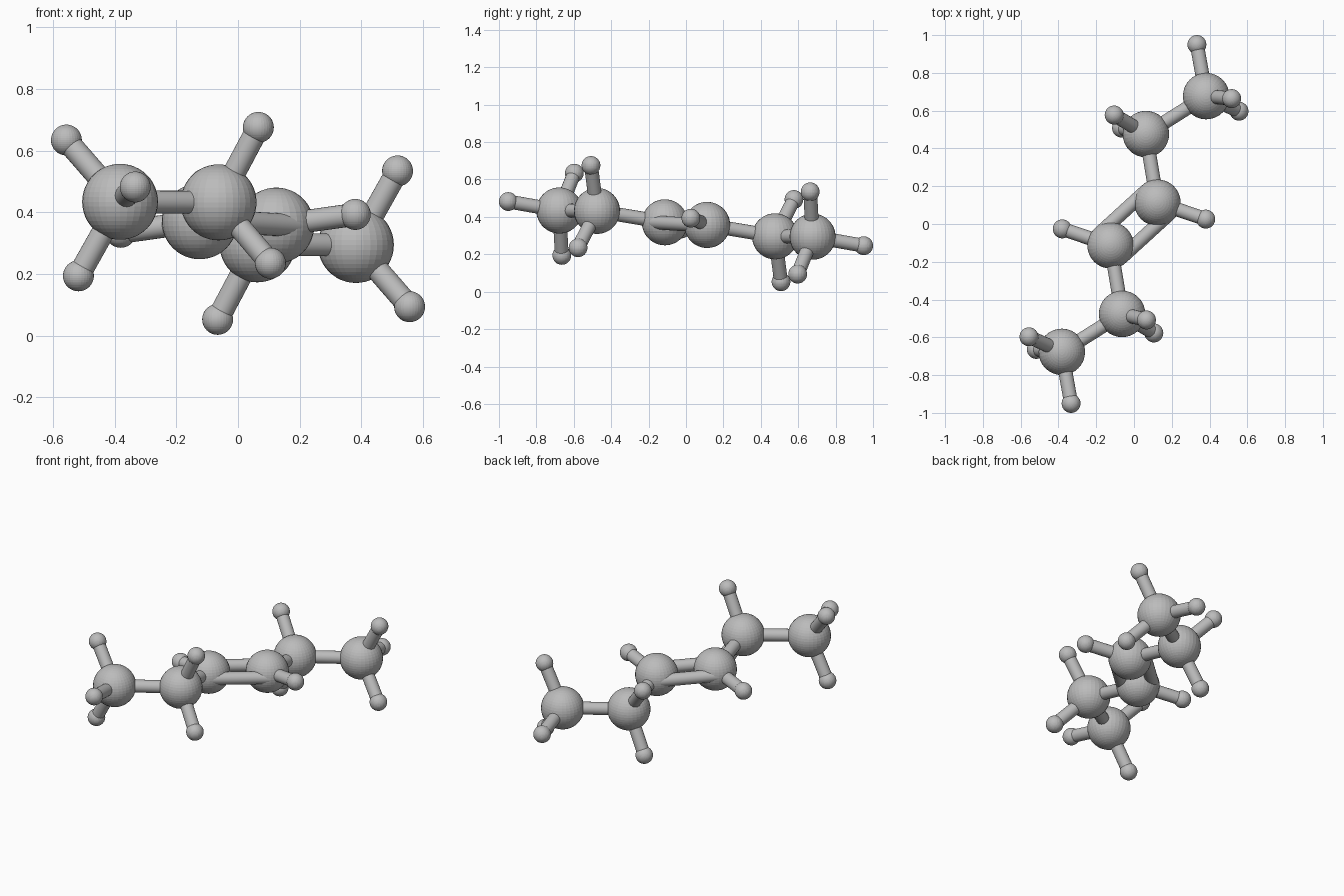
import bpy
from mathutils import Vector

cube = bpy.data.objects.get("Cube")
if cube:
    bpy.data.objects.remove(cube)

# One grey for the whole model
GREY = (0.5, 0.5, 0.5, 1)
grey = bpy.data.materials.new("grey")
grey.use_nodes = True
grey.diffuse_color = GREY
grey.node_tree.nodes["Principled BSDF"].inputs["Base Color"].default_value = GREY

CENTRE = Vector((0, 0, 0.364))
LARGE, SMALL, ROD = 0.123, 0.05, 0.037


def finish(name):
    obj = bpy.context.object
    obj.name = name
    obj.data.materials.append(grey)
    return obj


def ball(name, pos, radius):
    bpy.ops.mesh.primitive_uv_sphere_add(
        segments=32, ring_count=24, radius=radius, location=pos)
    finish(name)


def rod(name, a, b):
    axis = b - a
    bpy.ops.mesh.primitive_cylinder_add(
        vertices=24, radius=ROD, depth=axis.length, location=(a + b) / 2,
        rotation=axis.to_track_quat('Z', 'Y').to_euler())
    finish(name)
    bpy.ops.object.shade_smooth_by_angle()


# Half of the chain: each large ball with its small balls, relative to CENTRE
HALF = [
    ("end", (-0.382, -0.677, 0.07),
     [(-0.556, -0.597, 0.27), (-0.517, -0.664, -0.17), (-0.333, -0.95, 0.118)]),
    ("middle", (-0.063, -0.476, 0.068),
     [(0.066, -0.508, 0.311), (0.105, -0.577, -0.129)]),
    ("inner", (-0.124, -0.113, 0.007),
     [(-0.38, -0.026, -0.029)]),
]

# The chain is point-symmetric, so the second half is the first one negated
for side, sign in (("front", 1), ("back", -1)):
    previous = None
    for part, pos, twigs in HALF:
        hub = CENTRE + sign * Vector(pos)
        ball(f"{side}_{part}_ball", hub, LARGE)
        if previous:
            rod(f"{side}_{part}_rod", previous, hub)
        for i, tip in enumerate(twigs, 1):
            tip = CENTRE + sign * Vector(tip)
            ball(f"{side}_{part}_small_ball_{i}", tip, SMALL)
            rod(f"{side}_{part}_small_rod_{i}", hub, tip)
        previous = hub

# Pair of parallel rods joining the two inner balls
inner = Vector(HALF[-1][1])
offset = inner.cross(Vector((0, 0, 1))).normalized() * 0.086
for name, sign in (("left", -1), ("right", 1)):
    shift = CENTRE + sign * offset
    rod(f"double_rod_{name}", shift + inner, shift - inner)
